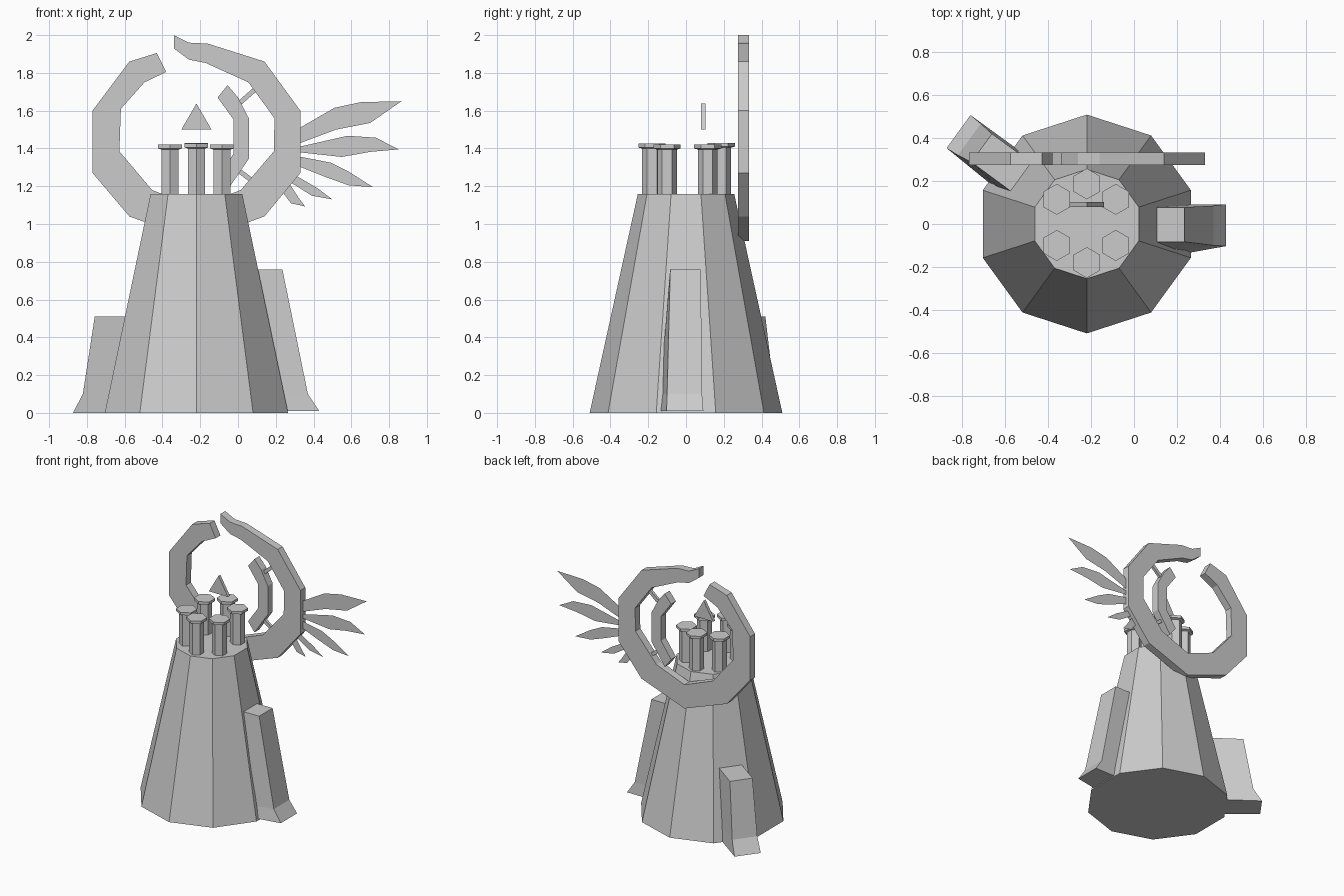
import bpy, bmesh
from math import pi, cos, sin, radians

CX = -0.22  # tower axis


def make(name, verts, faces):
    me = bpy.data.meshes.new(name)
    bm = bmesh.new()
    vs = [bm.verts.new(v) for v in verts]
    for f in faces:
        bm.faces.new([vs[i] for i in f])
    if len(faces) > 1:
        bmesh.ops.recalc_face_normals(bm, faces=bm.faces)
    bm.to_mesh(me)
    bm.free()
    ob = bpy.data.objects.new(name, me)
    bpy.context.collection.objects.link(ob)
    return ob


def loft(name, rings):
    """Closed solid through rings of equal point count."""
    n = len(rings[0])
    faces = [tuple(range(n)), tuple(range((len(rings) - 1) * n, len(rings) * n))]
    for r in range(len(rings) - 1):
        for i in range(n):
            j = (i + 1) % n
            faces.append((r * n + i, r * n + j, (r + 1) * n + j, (r + 1) * n + i))
    return make(name, [p for ring in rings for p in ring], faces)


def polygon(x, y, z, r, n):
    return [(x + r * cos(pi / 2 + 2 * pi * i / n), y + r * sin(pi / 2 + 2 * pi * i / n), z)
            for i in range(n)]


def slab(name, outline, y0, y1):
    return loft(name, [[(x, y, z) for x, z in outline] for y in (y0, y1)])


# Tapered ten-sided tower
loft("tower", [polygon(CX, 0, 0, 0.51, 10), polygon(CX, 0, 1.16, 0.255, 10)])

# Hexagonal columns with flared caps
for x, y, top in [(-0.36, 0.115, 1.42), (CX, 0.187, 1.43), (-0.085, 0.115, 1.42),
                  (-0.36, -0.1, 1.42), (CX, -0.18, 1.425), (-0.085, -0.1, 1.42)]:
    loft("column", [polygon(x, y, z, r, 6) for z, r in
                    [(1.15, 0.052), (top - 0.026, 0.052), (top - 0.02, 0.072), (top, 0.072)]])

# Floating triangle
slab("floating_triangle", [(-0.30, 1.50), (-0.14, 1.50), (CX, 1.638)], 0.08, 0.103)

# Broken ring behind the tower top
outer = [(-0.43, 1.905), (-0.575, 1.86), (-0.77, 1.60), (-0.77, 1.27), (-0.575, 1.04),
         (CX, 0.91), (0.14, 1.04), (0.33, 1.27), (0.33, 1.60), (0.14, 1.86),
         (-0.16, 1.955), (-0.26, 1.96), (-0.34, 2.0)]
inner = [(-0.34, 1.93), (-0.26, 1.87), (-0.17, 1.852), (0.055, 1.75), (0.193, 1.56),
         (0.19, 1.385), (0.015, 1.18), (CX, 1.09), (-0.455, 1.18), (-0.628, 1.385),
         (-0.62, 1.61), (-0.495, 1.75), (-0.38, 1.805)]
slab("ring", outer + inner, 0.275, 0.333)

# Small inner arc and its struts
slab("inner_arc", [(-0.055, 1.735), (0.0, 1.67), (0.057, 1.56), (0.057, 1.345), (-0.055, 1.18),
                   (-0.108, 1.25), (-0.025, 1.37), (-0.025, 1.555), (-0.108, 1.67)],
     0.275, 0.333)
slab("upper_strut", [(0.0, 1.65), (0.08, 1.72), (0.095, 1.70), (0.015, 1.63)], 0.295, 0.315)
slab("lower_strut", [(0.0, 1.27), (0.08, 1.21), (0.095, 1.23), (0.015, 1.29)], 0.295, 0.315)

# Thin wing feathers
feathers = [
    [(0.32, 1.425), (0.52, 1.50), (0.70, 1.535), (0.865, 1.65), (0.65, 1.645), (0.51, 1.615), (0.32, 1.505)],
    [(0.32, 1.38), (0.55, 1.355), (0.70, 1.382), (0.85, 1.395), (0.73, 1.457), (0.58, 1.467), (0.32, 1.408)],
    [(0.31, 1.31), (0.46, 1.25), (0.585, 1.205), (0.715, 1.195), (0.59, 1.275), (0.49, 1.325), (0.31, 1.36)],
    [(0.28, 1.22), (0.39, 1.15), (0.50, 1.13), (0.42, 1.19), (0.30, 1.26)],
    [(0.235, 1.17), (0.28, 1.11), (0.355, 1.093), (0.32, 1.14), (0.265, 1.225)],
]
for f in feathers:
    make("feather", [(x, 0.304, z) for x, z in f], [tuple(range(len(f)))])


# Buttresses leaning on the tower, flared at the foot
def buttress(name, angle, side, levels):
    c, s = cos(radians(angle)), sin(radians(angle))
    rings = []
    for z, u_in, u_out, v0, v1, v0_in in levels:
        pts = [(u_in, v0_in), (u_out, v0), (u_out, v1), (u_in, v1)]
        rings.append([(CX + u * c - v * side * s, u * s + v * side * c, z) for u, v in pts])
    loft(name, rings)


buttress("right_buttress", 0, 1, [(0.01, 0.40, 0.65, -0.103, 0.092, -0.148),
                                  (0.10, 0.38, 0.59, -0.10, 0.085, -0.138),
                                  (0.76, 0.22, 0.455, -0.083, 0.078, -0.085)])
buttress("left_buttress", 144, -1, [(0.0, 0.38, 0.737, -0.098, 0.092, -0.118),
                                    (0.10, 0.37, 0.675, -0.094, 0.088, -0.112),
                                    (0.51, 0.30, 0.605, -0.083, 0.08, -0.085)])
